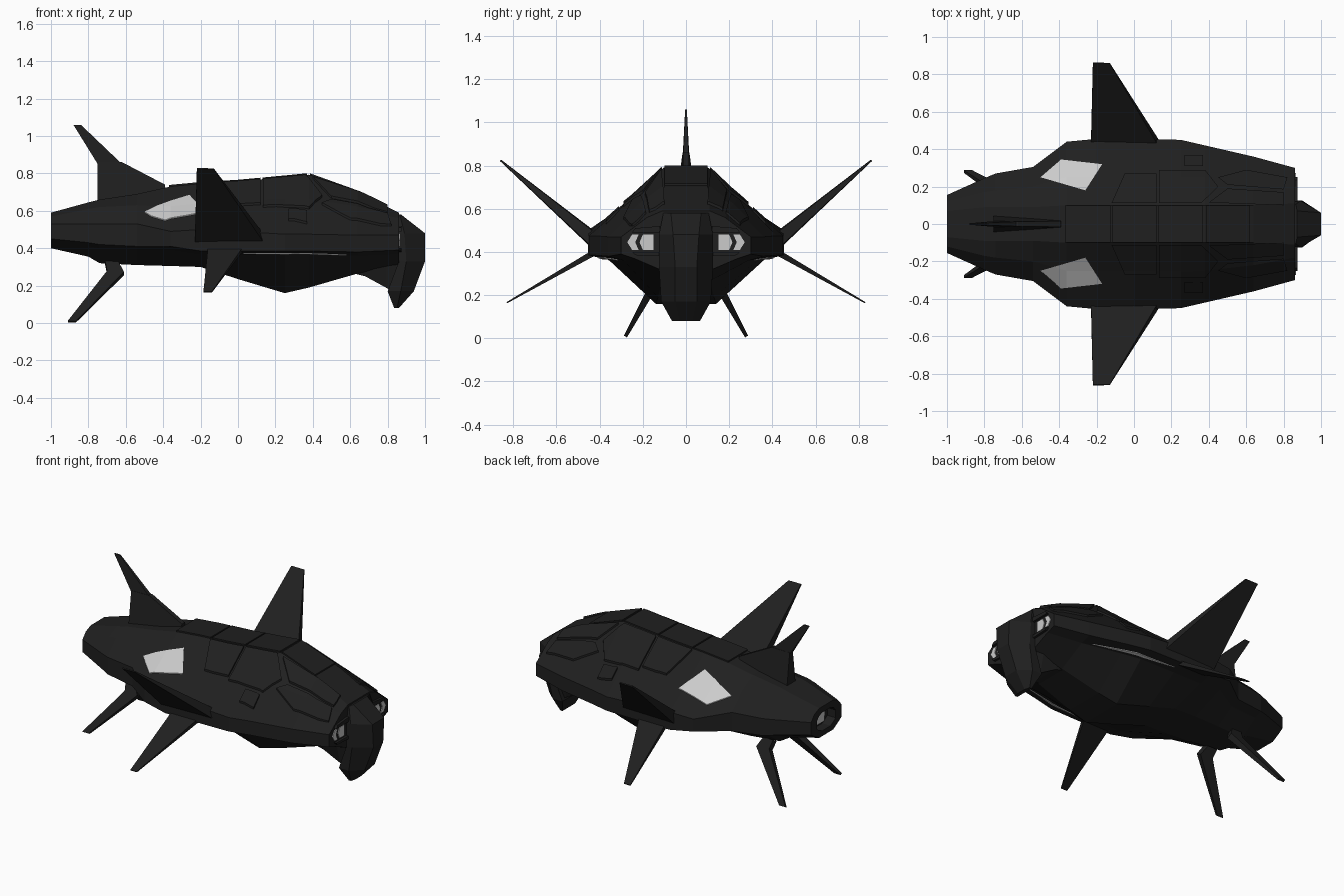
import bpy, bmesh
from mathutils import Vector

if "Cube" in bpy.data.objects:
    bpy.data.objects.remove(bpy.data.objects["Cube"])


def material(name, v):
    m = bpy.data.materials.new(name)
    m.diffuse_color = (v, v, v, 1)
    m.use_nodes = True
    m.node_tree.nodes["Principled BSDF"].inputs["Base Color"].default_value = m.diffuse_color
    return m


DARK = material("dark_metal", 0.014)
LIGHT = material("pale_glass", 0.7)


def loft(name, rings, mat=DARK):
    """Skin a list of equal-length point rings and cap both ends."""
    bm = bmesh.new()
    vs = [[bm.verts.new(p) for p in r] for r in rings]
    n = len(vs[0])
    for a, b in zip(vs, vs[1:]):
        for i in range(n):
            j = (i + 1) % n
            bm.faces.new((a[i], a[j], b[j], b[i]))
    bm.faces.new(vs[0])
    bm.faces.new(vs[-1])
    bmesh.ops.recalc_face_normals(bm, faces=bm.faces)
    me = bpy.data.meshes.new(name)
    bm.to_mesh(me)
    bm.free()
    me.materials.append(mat)
    ob = bpy.data.objects.new(name, me)
    bpy.context.collection.objects.link(ob)
    return ob


def plate(name, pts, normal, t, mat=DARK):
    """Flat outline thickened along normal; t is one or per-point half thickness."""
    n = Vector(normal).normalized()
    ts = t if isinstance(t, (list, tuple)) else [t] * len(pts)
    return loft(name, [[Vector(p) + n * h * s for p, h in zip(pts, ts)] for s in (1, -1)], mat)


# Hull stations: x, top half-width, top z, shoulder y, shoulder z,
# edge half-width, edge top z, edge bottom z, keel half-width, keel z
STATIONS = [
    (-1, .07, .59, .12, .57, .155, .53, .45, .07, .40),
    (-.8, .09, .645, .17, .61, .245, .53, .43, .09, .355),
    (-.74, .09, .66, .18, .62, .27, .53, .42, .10, .32),
    (-.54, .09, .69, .20, .63, .305, .53, .41, .12, .31),
    (-.36, .10, .73, .25, .62, .44, .49, .41, .13, .305),
    (-.2, .10, .745, .25, .635, .455, .50, .385, .13, .30),
    (0, .10, .757, .25, .64, .455, .49, .385, .14, .235),
    (.25, .10, .78, .255, .65, .45, .475, .385, .14, .16),
    (.38, .10, .793, .25, .65, .42, .475, .385, .13, .19),
    (.64, .10, .70, .22, .61, .36, .47, .38, .11, .265),
    (.86, .11, .59, .18, .56, .30, .47, .39, .10, .31),
]


def hull_rings():
    rings = []
    for x, tw, tz, sy, sz, w, uz, lz, kw, kz in STATIONS:
        half = [(tw, tz), (sy, sz), (w, uz), (w, lz), (.8 * w, lz - .02), (kw, kz)]
        rings.append([Vector((x, y, z)) for y, z in half] +
                     [Vector((x, -y, z)) for y, z in reversed(half)])
    return rings


# Main hull with a recessed exhaust in the tail
rings = hull_rings()
c = Vector((-1, 0, .49))
lip = [c + (p - c) * .62 for p in rings[0]]
well = [p + Vector((.06, 0, 0)) for p in lip]
loft("hull", [well, lip] + rings)
plate("exhaust_glow", [(-.945, y, z) for y, z in
                       ((-.05, .45), (.05, .45), (.06, .53), (-.06, .53))], (1, 0, 0), .006, LIGHT)


def skin_patch(name, outline, lift, mat=DARK):
    """Cut a patch that follows the hull from a shell shifted up (or down)."""
    ob = loft(name, [[p + Vector((0, 0, lift)) for p in r] for r in hull_rings()], mat)
    z = .75 if lift > 0 else .2
    cutter = plate("cutter", [(x, y, z) for x, y in outline], (0, 0, 1), .23, mat)
    cutter.hide_render = True
    mod = ob.modifiers.new("cut", 'BOOLEAN')
    mod.operation = 'INTERSECT'
    mod.solver = 'EXACT'
    mod.object = cutter
    bpy.context.view_layer.objects.active = ob
    bpy.ops.object.modifier_apply(modifier="cut")
    bpy.data.objects.remove(cutter)


# Armour plates along the spine
for i, (x0, x1) in enumerate(((-.37, -.125), (-.115, .12), (.13, .37), (.385, .62))):
    skin_patch(f"spine_plate_{i}", [(x0, -.1), (x1, -.1), (x1, .1), (x0, .1)], .009)

SIDE_PLATES = [
    [(-.12, .112), (.12, .112), (.12, .27), (-.05, .27)],
    [(.135, .112), (.36, .112), (.45, .2), (.38, .29), (.135, .29)],
    [(.4, .115), (.8, .1), (.8, .17), (.5, .19)],
    [(.5, .21), (.8, .185), (.82, .25), (.6, .29), (.45, .25)],
    [(.27, .31), (.37, .31), (.37, .37), (.27, .37)],
]

for s, side in ((1, "left"), (-1, "right")):
    # Deck plates, canopy windows and the pale strip under the ledge
    for i, o in enumerate(SIDE_PLATES):
        skin_patch(f"deck_plate_{side}_{i}", [(x, y * s) for x, y in o], .013)
    skin_patch(f"window_{side}", [(x, y * s) for x, y in
               ((-.5, .25), (-.39, .345), (-.17, .32), (-.26, .18))], .005, LIGHT)
    skin_patch(f"belly_strip_{side}", [(x, y * s) for x, y in
               ((.03, .405), (.3, .375), (.58, .315), (.3, .395))], -.005, LIGHT)

    # Large upper wing and thin lower wing
    plate(f"upper_wing_{side}", [(-.23, .42 * s, .45), (.14, .42 * s, .45),
          (-.13, .86 * s, .825), (-.22, .86 * s, .825)],
          (0, -.64 * s, .77), [.035, .03, .003, .004])
    plate(f"lower_wing_{side}", [(-.16, .42 * s, .40), (.03, .42 * s, .40),
          (-.14, .83 * s, .165), (-.185, .83 * s, .165)],
          (0, .5 * s, .86), [.014, .014, .003, .003])

    # Splayed tail fin under the stern
    fin = ((-.71, .32), (-.64, .32), (-.61, .265), (-.865, .008), (-.91, .008), (-.7, .27))
    plate(f"tail_fin_{side}", [(x, (.285 - .55 * z) * s, z) for x, z in fin],
          (0, .87 * s, .48), [.022, .022, .02, .008, .008, .02])

    # Headlight, its outer chevron and the hood bars
    for name, o, mat in (
        ("headlight", ((.15, .41), (.2, .41), (.215, .445), (.2, .48), (.15, .48)), LIGHT),
        ("headlight_chevron", ((.22, .41), (.25, .41), (.272, .445), (.25, .48),
                               (.22, .48), (.235, .445)), LIGHT),
        ("hood_top", ((.12, .49), (.25, .49), (.235, .51), (.12, .52)), DARK),
        ("hood_bottom", ((.12, .38), (.235, .385), (.25, .4), (.12, .4)), DARK),
    ):
        plate(f"{name}_{side}", [(.86, y * s, z) for y, z in o], (1, 0, 0),
              .005 if mat is LIGHT else .015, mat)

# Dorsal fin: broad base and thin swept blade
plate("dorsal_base", [(-.75, 0, .64), (-.75, 0, .86), (-.62, 0, .86), (-.39, 0, .74), (-.39, 0, .70)],
      (0, 1, 0), [.045, .016, .014, .015, .02])
plate("dorsal_blade", [(-.75, 0, .85), (-.88, 0, 1.06), (-.84, 0, 1.06), (-.62, 0, .85)],
      (0, 1, 0), [.015, .004, .004, .013])

# Nose shield: horizontal slices z, back x, side x, front x, back and front half-width
loft("nose_shield", [
    [(xb, -wb, z), (xm, -wb, z), (xf, -wf, z), (xf, wf, z), (xm, wb, z), (xb, wb, z)]
    for z, xb, xm, xf, wb, wf in (
        (.58, .85, .865, .872, .105, .07), (.48, .86, .89, 1, .125, .06),
        (.33, .86, .90, 1, .125, .05), (.17, .80, .87, .94, .115, .05),
        (.08, .835, .85, .86, .065, .03))])

# Chin block joining the shield to the belly
loft("chin", [[(x, -w, zb), (x, w, zb), (x, w + .05, .38), (x, -w - .05, .38)]
              for x, w, zb in ((.6, .1, .27), (.68, .1, .25), (.79, .09, .19), (.87, .07, .14))])
